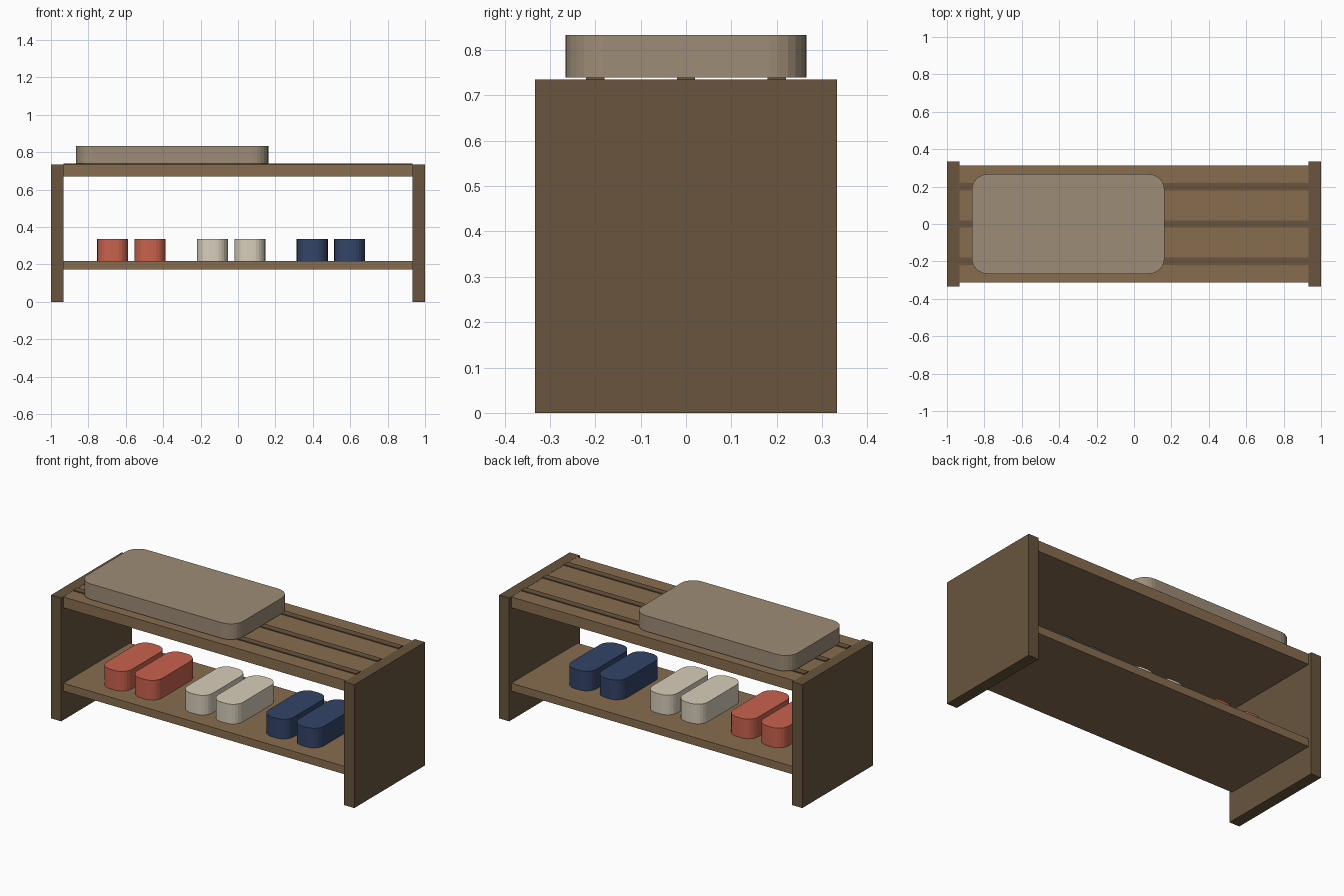
import bpy, bmesh
from math import cos, sin, pi

if "Cube" in bpy.data.objects:
    bpy.data.objects.remove(bpy.data.objects["Cube"])


def material(name, rgb):
    # sRGB 0-255 to linear
    m = bpy.data.materials.new(name)
    m.diffuse_color = [(c / 255) ** 2.2 for c in rgb] + [1.0]
    m.use_nodes = True
    m.node_tree.nodes["Principled BSDF"].inputs["Base Color"].default_value = m.diffuse_color
    return m


def finish(name, bm, mat):
    bmesh.ops.recalc_face_normals(bm, faces=bm.faces)
    mesh = bpy.data.meshes.new(name)
    bm.to_mesh(mesh)
    bm.free()
    mesh.materials.append(mat)
    obj = bpy.data.objects.new(name, mesh)
    bpy.context.collection.objects.link(obj)
    return obj


def prism(name, outline, z0, z1, mat):
    bm = bmesh.new()
    face = bm.faces.new([bm.verts.new((x, y, z0)) for x, y in outline])
    top = bmesh.ops.extrude_face_region(bm, geom=[face])["geom"]
    for v in top:
        if isinstance(v, bmesh.types.BMVert):
            v.co.z = z1
    return finish(name, bm, mat)


def box(name, x0, x1, y0, y1, z0, z1, mat):
    return prism(name, [(x0, y0), (x1, y0), (x1, y1), (x0, y1)], z0, z1, mat)


def rounded(name, x0, x1, y0, y1, z0, z1, r, seg, mat):
    corners = [(x1 - r, y1 - r), (x0 + r, y1 - r), (x0 + r, y0 + r), (x1 - r, y0 + r)]
    pts = []
    for i, (cx, cy) in enumerate(corners):
        for k in range(seg + 1):
            a = (i + k / seg) * pi / 2
            pts.append((cx + r * cos(a), cy + r * sin(a)))
    return prism(name, pts, z0, z1, mat)


dark_wood = material("dark_wood", (104, 85, 64))
wood = material("wood", (134, 109, 80))
fabric = material("cushion_fabric", (156, 139, 118))
shoe_mats = {
    "red": material("red_shoe", (200, 98, 78)),
    "cream": material("cream_shoe", (214, 205, 186)),
    "navy": material("navy_shoe", (54, 70, 104)),
}

# Side panels
for side, s in (("left", -1), ("right", 1)):
    xs = sorted((s * 1.0, s * 0.933))
    box(side + "_side_panel", *xs, -0.333, 0.333, 0, 0.735, dark_wood)

# Seat board and shoe shelf
box("seat_board", -0.933, 0.933, -0.313, 0.313, 0.67, 0.734, wood)
box("shoe_shelf", -0.933, 0.933, -0.313, 0.313, 0.173, 0.22, wood)

# Thin dark strips along the seat
for i, y in enumerate((-0.2, 0, 0.2)):
    box(f"seat_strip_{i + 1}", -0.933, 0.933, y - 0.02, y + 0.02, 0.728, 0.74, dark_wood)

# Seat cushion
rounded("cushion", -0.867, 0.163, -0.266, 0.266, 0.74, 0.833, 0.083, 6, fabric)

# Three pairs of shoes
for color, cx in (("red", -0.57), ("cream", -0.037), ("navy", 0.497)):
    for side, s in (("left", -1), ("right", 1)):
        x = cx + s * 0.1
        rounded(f"{color}_{side}_shoe", x - 0.083, x + 0.083, -0.227, 0.173,
                0.22, 0.337, 0.067, 6, shoe_mats[color])
